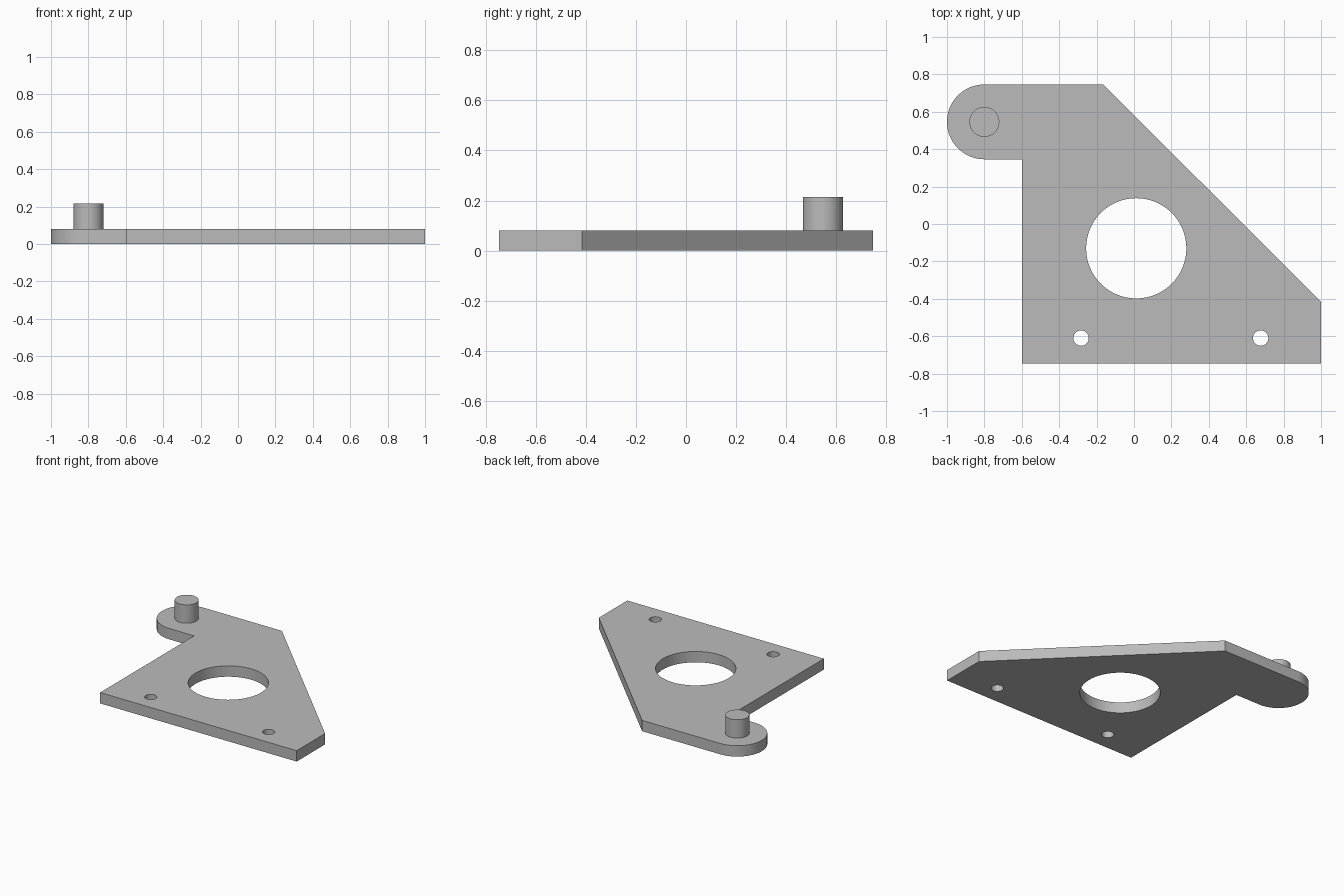
import bpy
import bmesh
from math import sin, cos, pi, radians
from mathutils import Vector

cube = bpy.data.objects.get("Cube")
if cube:
    bpy.data.objects.remove(cube, do_unlink=True)

THICK = 0.08
HALF = 0.746
TAB = Vector((-0.8, 0.546))
TAB_R = 0.2

metal = bpy.data.materials.new("plain_grey_metal")
metal.use_nodes = True
grey = (0.5, 0.5, 0.5, 1)
metal.diffuse_color = grey
metal.node_tree.nodes["Principled BSDF"].inputs["Base Color"].default_value = grey


def extrude_outline(name, points, bottom, top):
    """Solid prism from a counter-clockwise outline."""
    bm = bmesh.new()
    face = bm.faces.new([bm.verts.new((x, y, bottom)) for x, y in points])
    moved = bmesh.ops.extrude_face_region(bm, geom=[face])["geom"]
    verts = [v for v in moved if isinstance(v, bmesh.types.BMVert)]
    bmesh.ops.translate(bm, vec=(0, 0, top - bottom), verts=verts)
    bmesh.ops.recalc_face_normals(bm, faces=bm.faces)
    mesh = bpy.data.meshes.new(name)
    bm.to_mesh(mesh)
    bm.free()
    mesh.materials.append(metal)
    obj = bpy.data.objects.new(name, mesh)
    bpy.context.collection.objects.link(obj)
    return obj


def arc(center, radius, start, end, steps):
    angles = [start + (end - start) * i / steps for i in range(steps + 1)]
    return [(center[0] + radius * cos(a), center[1] + radius * sin(a)) for a in angles]


def cylinder(name, center, radius, bottom, top, sides=64):
    return extrude_outline(name, arc(center, radius, 0, 2 * pi, sides)[:-1], bottom, top)


# Plate with a slanted edge and a rounded tab
outline = [(-0.6, -HALF), (1, -HALF), (1, -0.415), (-0.165, HALF)]
outline += arc(TAB, TAB_R, pi / 2, 3 * pi / 2, 40)
outline.append((-0.6, TAB.y - TAB_R))
plate = extrude_outline("mounting_plate", outline, 0, THICK)

# Centre bore and two screw holes
holes = {
    "centre_bore_cutter": ((0.012, -0.13), 0.268),
    "right_screw_hole_cutter": ((-0.283, -0.61), 0.041),
    "left_screw_hole_cutter": ((0.677, -0.61), 0.041),
}
for name, (center, radius) in holes.items():
    cutter = cylinder(name, center, radius, -0.1, 0.2)
    cutter.hide_render = True
    cutter.hide_set(True)
    cut = plate.modifiers.new(name, "BOOLEAN")
    cut.operation = "DIFFERENCE"
    cut.solver = "EXACT"
    cut.object = cutter

# Pivot pin standing on the tab
pin = cylinder("pivot_pin", TAB, 0.08, THICK, 0.215)

# Apply the cuts, then smooth the round walls
for obj in (plate, pin):
    bpy.ops.object.select_all(action="DESELECT")
    obj.select_set(True)
    bpy.context.view_layer.objects.active = obj
    for mod in list(obj.modifiers):
        bpy.ops.object.modifier_apply(modifier=mod.name)
    bpy.ops.object.shade_smooth_by_angle(angle=radians(30))

# The cutters are no longer needed
for name in holes:
    bpy.data.objects.remove(bpy.data.objects[name], do_unlink=True)
